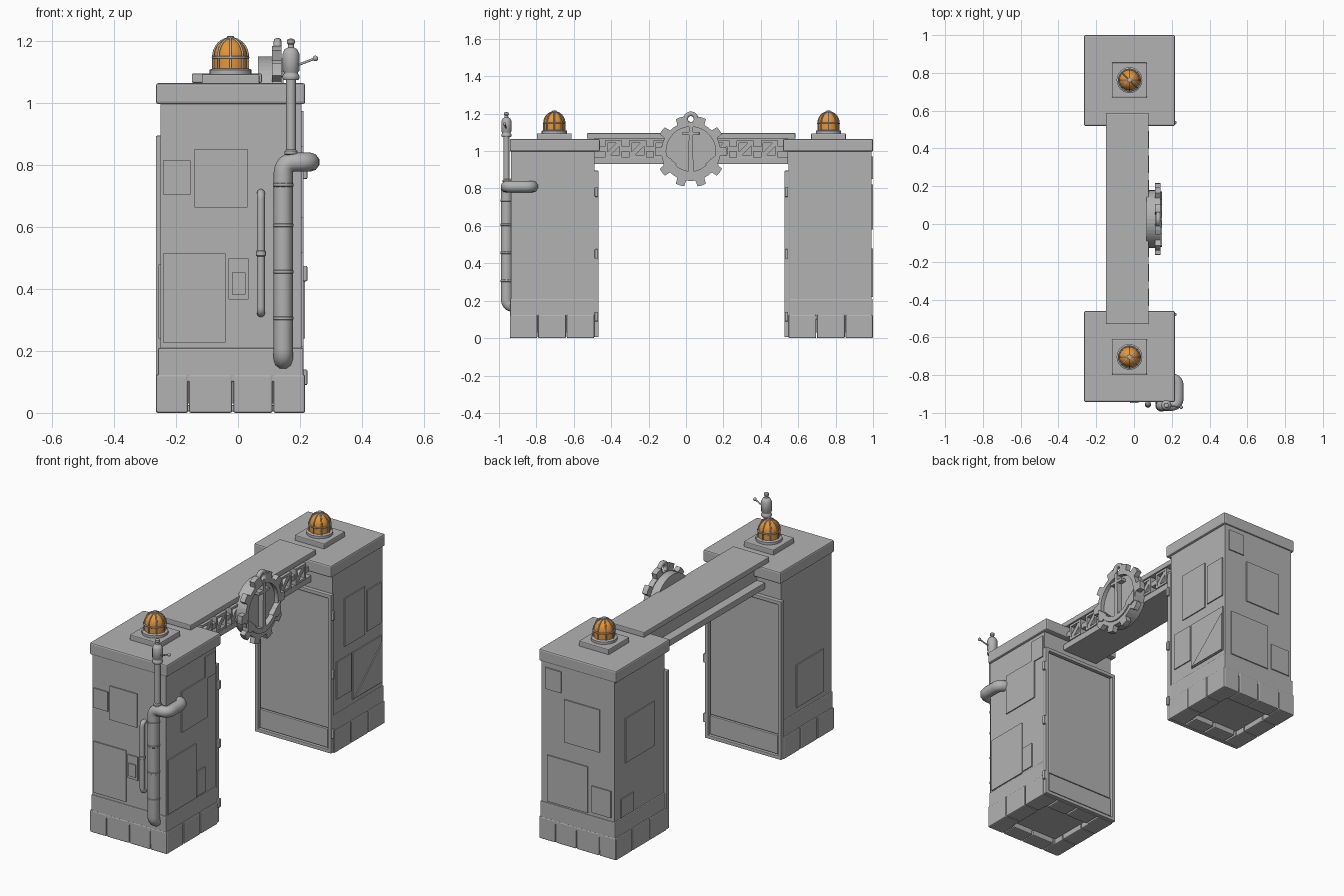
import bpy, bmesh, math
from mathutils import Vector

old = bpy.data.objects.get("Cube")
if old:
    bpy.data.objects.remove(old, do_unlink=True)

def material(name, rgb):
    m = bpy.data.materials.new(name)
    m.use_nodes = True
    m.diffuse_color = (*rgb, 1)
    m.node_tree.nodes["Principled BSDF"].inputs["Base Color"].default_value = (*rgb, 1)
    return m

GREY = material("grey metal", (0.45, 0.45, 0.45))
AMBER = material("amber glass", (0.8, 0.3, 0.035))
MID = 0.029  # the arch is mirrored about this y

def finish(name, bm, mat=GREY, bevel=0, smooth=False):
    bmesh.ops.recalc_face_normals(bm, faces=bm.faces)
    me = bpy.data.meshes.new(name)
    bm.to_mesh(me)
    bm.free()
    me.materials.append(mat)
    ob = bpy.data.objects.new(name, me)
    bpy.context.collection.objects.link(ob)
    if bevel:
        mod = ob.modifiers.new("bevel", "BEVEL")
        mod.width, mod.segments, mod.limit_method = bevel, 2, "ANGLE"
    if smooth:
        bpy.ops.object.select_all(action="DESELECT")
        ob.select_set(True)
        bpy.context.view_layer.objects.active = ob
        bpy.ops.object.shade_smooth_by_angle(angle=math.radians(40))
    return ob

def box(name, xs, ys, zs, bevel=0):
    bm = bmesh.new()
    bmesh.ops.create_cube(bm, size=1)
    for v in bm.verts:
        v.co = [(a + b) / 2 + t * abs(b - a) for t, (a, b) in zip(v.co, (xs, ys, zs))]
    return finish(name, bm, bevel=bevel)

def prism(name, pts, x0, x1, bevel=0):
    """Extrude a (y, z) outline along x."""
    bm = bmesh.new()
    face = bm.faces.new([bm.verts.new((x0, y, z)) for y, z in pts])
    new = bmesh.ops.extrude_face_region(bm, geom=[face])["geom"]
    bmesh.ops.translate(bm, vec=(x1 - x0, 0, 0),
                        verts=[g for g in new if isinstance(g, bmesh.types.BMVert)])
    return finish(name, bm, bevel=bevel)

def lathe(name, x, y, profile, mat=GREY, sides=24):
    """Spin an (r, z) profile about a vertical axis."""
    bm = bmesh.new()
    vs = [bm.verts.new((x + r, y, z)) for r, z in profile]
    edges = [bm.edges.new(p) for p in zip(vs, vs[1:])]
    bmesh.ops.spin(bm, geom=vs + edges, cent=(x, y, 0), axis=(0, 0, 1),
                   angle=math.tau, steps=sides, use_duplicate=False)
    bmesh.ops.remove_doubles(bm, verts=bm.verts, dist=0.0002)
    return finish(name, bm, mat, smooth=True)

def pipe(name, pts, radius, fillet=0.0, closed=False):
    """Round tube along a path with filleted corners."""
    pts = [Vector(p) for p in pts]
    path = list(pts)
    if fillet:
        path = [pts[0]]
        for a, b, c in zip(pts, pts[1:], pts[2:]):
            p, q = b + (a - b).normalized() * fillet, b + (c - b).normalized() * fillet
            for i in range(8):
                t = i / 7
                path.append(p * (1 - t) ** 2 + b * 2 * t * (1 - t) + q * t * t)
        path.append(pts[-1])
    cu = bpy.data.curves.new(name, "CURVE")
    cu.dimensions, cu.bevel_depth, cu.bevel_resolution, cu.use_fill_caps = "3D", radius, 3, True
    sp = cu.splines.new("POLY")
    sp.points.add(len(path) - 1)
    for pt, co in zip(sp.points, path):
        pt.co = (*co, 1)
    sp.use_cyclic_u = closed
    sp.use_smooth = True
    cu.materials.append(GREY)
    ob = bpy.data.objects.new(name, cu)
    bpy.context.collection.objects.link(ob)

def circle(x, y, z, r, n, plane):
    for i in range(n):
        a = math.tau * i / n
        c, s = r * math.cos(a), r * math.sin(a)
        yield (x + c, y + s, z) if plane == "xy" else (x, y + c, z + s)

def tower(tag, Y):
    def part(name, xs, ys, zs, bevel=0):
        return box(tag + "_" + name, xs, (Y(ys[0]), Y(ys[1])), zs, bevel)

    part("body", (-0.25, 0.205), (-0.935, -0.49), (0.03, 1.0))
    part("skirt", (-0.258, 0.211), (-0.94, -0.488), (0.1, 0.21), 0.005)
    part("cap", (-0.265, 0.217), (-0.942, -0.461), (0.997, 1.065), 0.008)
    # foundation blocks round the outer face and both sides
    cuts = [-0.265, -0.16, -0.017, 0.113, 0.217]
    for a, b in zip(cuts, cuts[1:]):
        part("outer_block", (a + 0.002, b - 0.002), (-0.942, -0.85), (0, 0.124), 0.006)
        part("inner_block", (a + 0.004, b - 0.004), (-0.58, -0.49), (0, 0.124), 0.006)
    for a, b in ((-0.94, -0.795), (-0.791, -0.642), (-0.638, -0.49)):
        for xs in ((-0.265, -0.17), (0.122, 0.217)):
            part("side_block", xs, (a, b), (0, 0.124), 0.006)
    # door and its frame on the inner face
    door = (-0.495, -0.468)
    for xs in ((-0.265, -0.243), (0.19, 0.212)):
        part("door_post", xs, door, (0.005, 0.895), 0.003)
    for zs in ((0.875, 0.895), (0.005, 0.025)):
        part("door_rail", (-0.25, 0.2), door, zs, 0.003)
    part("door_leaf", (-0.238, 0.185), (-0.492, -0.478), (0.14, 0.87), 0.003)
    part("door_kick_plate", (-0.238, 0.185), (-0.492, -0.474), (0.03, 0.135), 0.003)
    for z in (0.115, 0.45, 0.78):
        part("hinge", (0.2, 0.224), (-0.488, -0.47), (z - 0.025, z + 0.025), 0.004)
    # warning lamp
    x, y = -0.024, Y(-0.704)
    part("lamp_plate", (-0.117, 0.069), (-0.797, -0.611), (1.06, 1.094), 0.005)
    lathe(tag + "_lamp_collar", x, y, [(0, 1.09), (0.068, 1.09), (0.068, 1.108), (0.058, 1.112), (0, 1.112)])
    arc = [(0.054 * math.cos(i * math.pi / 16), 1.15 + 0.06 * math.sin(i * math.pi / 16)) for i in range(9)]
    lathe(tag + "_lamp_glass", x, y, [(0.054, 1.108)] + arc, AMBER)
    for k in range(8):
        a = math.tau * k / 8
        pipe(tag + "_lamp_rib", [(x + r * 1.04 * math.cos(a), y + r * 1.04 * math.sin(a), z)
                                 for r, z in [(0.054, 1.108)] + arc], 0.0035)
    pipe(tag + "_lamp_ring", circle(x, y, 1.148, 0.057, 24, "xy"), 0.004, closed=True)
    lathe(tag + "_lamp_finial", x, y, [(0, 1.205), (0.013, 1.205), (0.011, 1.216), (0, 1.218)], sides=12)

tower("front_tower", lambda y: y)
tower("back_tower", lambda y: 2 * MID - y)

# riveted cover plates on the outer faces: (across range, height range)
T = 0.006
def plates(name, axis, wall, out, rects):
    for u0, u1, z0, z1 in rects:
        d = (wall, wall + out * T)
        xs, ys = (d, (u0, u1)) if axis == "x" else ((u0, u1), d)
        box(name, xs, (min(ys), max(ys)), (z0, z1))

plates("front_plate", "y", -0.935, -1, [(-0.243, -0.153, 0.705, 0.815), (-0.14, 0.03, 0.663, 0.853),
       (-0.243, -0.04, 0.227, 0.515), (-0.03, 0.034, 0.366, 0.498)])
plates("front_small_cover", "y", -0.941, -1, [(-0.02, 0.024, 0.382, 0.453)])
plates("back_plate", "y", 0.993, 1, [(0.08, 0.18, 0.85, 0.97), (-0.16, 0.06, 0.58, 0.82),
       (-0.085, 0.165, 0.22, 0.48), (-0.23, -0.11, 0.23, 0.38)])
plates("front_left_plate", "x", 0.205, 1, [(-0.92, -0.67, 0.215, 0.52), (-0.665, -0.59, 0.22, 0.36),
       (-0.8, -0.57, 0.63, 0.86), (-0.59, -0.5, 0.85, 0.975)])
plates("back_left_plate", "x", 0.205, 1, [(0.65, 0.83, 0.56, 0.83), (0.85, 0.975, 0.57, 0.8),
       (0.58, 0.71, 0.29, 0.5), (0.72, 0.98, 0.235, 0.5)])
prism("corner_plate", [(0.73, 0.24), (0.975, 0.24), (0.975, 0.46)], 0.21, 0.216)
plates("front_right_plate", "x", -0.25, -1, [(-0.86, -0.62, 0.24, 0.48)])
plates("back_right_plate", "x", -0.25, -1, [(0.64, 0.9, 0.51, 0.76), (0.83, 0.94, 0.215, 0.32)])

# crossing beam
box("beam_top", (-0.149, 0.077), (-0.53, 0.585), (1.066, 1.096), 0.004)
box("beam_web", (-0.1, 0.04), (-0.49, 0.545), (0.95, 1.07))
box("beam_bottom", (-0.149, 0.075), (-0.49, 0.545), (0.93, 0.966), 0.003)
for s in (-1, 1):
    for k in range(3):
        c, h, w = MID + s * (0.417 - 0.13 * k), 0.046, 0.013
        z0, z1 = 0.965, 1.057
        for zs in ((z0, z0 + w), (z1 - w, z1)):
            box("truss_rail", (0.035, 0.08), (c - h, c + h), zs)
        for e in (-1, 1):
            m = c + e * (h - w / 2)
            box("truss_post", (0.035, 0.08), (m - w / 2, m + w / 2), (z0, z1))
        prism("truss_diagonal", [(c - h, z0), (c - h + 0.018, z0), (c + h, z1 - 0.018),
                                 (c + h, z1), (c + h - 0.018, z1), (c - h, z0 + 0.018)], 0.035, 0.077)
    for k in range(4):
        c = MID + s * (0.482 - 0.13 * k)
        box("truss_link", (0.035, 0.076), (c - 0.02, c + 0.02), (0.997, 1.025))

# gear emblem with anchor
GZ = 0.998
def polar(r, deg, dz=0):
    a = math.radians(deg)
    return (MID - 0.003 + r * math.cos(a), GZ + dz + r * math.sin(a))

prism("emblem_disc", [polar(0.153, i * 7.5) for i in range(48)], 0.065, 0.118)
outline = []
for k in range(10):
    for da, r in ((-18, 0.158), (-9, 0.158), (-7, 0.19), (0, 0.191), (7, 0.19), (9, 0.158)):
        outline.append(polar(r, 36 * k + da))
gear = prism("emblem_gear", outline, 0.11, 0.14)
hole = prism("gear_cutter", [polar(0.132, i * 7.5) for i in range(48)], 0.09, 0.2)
hole.hide_render = True
hole.hide_set(True)
cut = gear.modifiers.new("opening", "BOOLEAN")
cut.object, cut.operation = hole, "DIFFERENCE"
A0, A1, AC = 0.112, 0.147, MID - 0.003
prism("anchor_shank", [(AC - 0.014, 0.87), (AC + 0.014, 0.87), (AC + 0.01, 1.145), (AC - 0.01, 1.145)], A0, A1)
box("anchor_stock", (A0, A1), (AC - 0.045, AC + 0.045), (1.085, 1.103), 0.003)
arms = [polar(0.135, 205 + 13 * i) for i in range(11)]
arms += [polar(0.118, 335 - 13 * i, 0.012) for i in range(11)]
prism("anchor_arms", arms, A0, A1)
for s in (-1, 1):
    prism("anchor_fluke", [(AC + s * u, z) for u, z in
          ((0.142, 0.985), (0.147, 0.92), (0.115, 0.905), (0.075, 0.93))], A0, A1)
pipe("anchor_ring", circle(0.128, AC, 1.171, 0.028, 24, "yz"), 0.013, closed=True)

# steam pipe, whistle and handrail on the front tower
PX, PY = 0.146, -0.96
pipe("steam_pipe", [(PX, -0.92, 0.17), (PX, PY, 0.17), (PX, PY, 0.81), (0.233, PY, 0.81),
                    (0.233, -0.82, 0.81), (0.19, -0.82, 0.81)], 0.031, 0.039)
for z in (0.3, 0.45, 0.6, 0.73):
    lathe("pipe_joint", PX, PY, [(0.03, z), (0.033, z + 0.002), (0.033, z + 0.01), (0.03, z + 0.012)])
WX = 0.171
pipe("whistle_pipe", [(WX, PY, 0.81), (WX, PY, 1.09)], 0.016)
lathe("whistle_collar", WX, PY, [(0.016, 0.832), (0.021, 0.836), (0.021, 0.845), (0.016, 0.85)])
lathe("whistle", WX, PY, [(0, 1.075), (0.024, 1.075), (0.027, 1.08), (0.027, 1.09), (0.023, 1.095), (0.023, 1.1),
      (0.027, 1.105), (0.027, 1.16), (0.02, 1.175), (0.01, 1.18), (0.009, 1.19), (0.013, 1.195),
      (0.012, 1.205), (0, 1.21)])
pipe("whistle_lever", [(WX, PY, 1.115), (0.25, -0.97, 1.145)], 0.004)
lathe("lever_knob", 0.25, -0.97, [(0.009 * math.sin(i * math.pi / 6), 1.145 - 0.009 * math.cos(i * math.pi / 6))
                                  for i in range(7)], sides=12)
pipe("handrail", [(0.074, -0.93, 0.322), (0.074, -0.957, 0.322), (0.074, -0.957, 0.71),
                  (0.074, -0.93, 0.71)], 0.013, 0.02)
lathe("handrail_joint", 0.074, -0.957, [(0.012, 0.505), (0.016, 0.508), (0.016, 0.522), (0.012, 0.525)])
